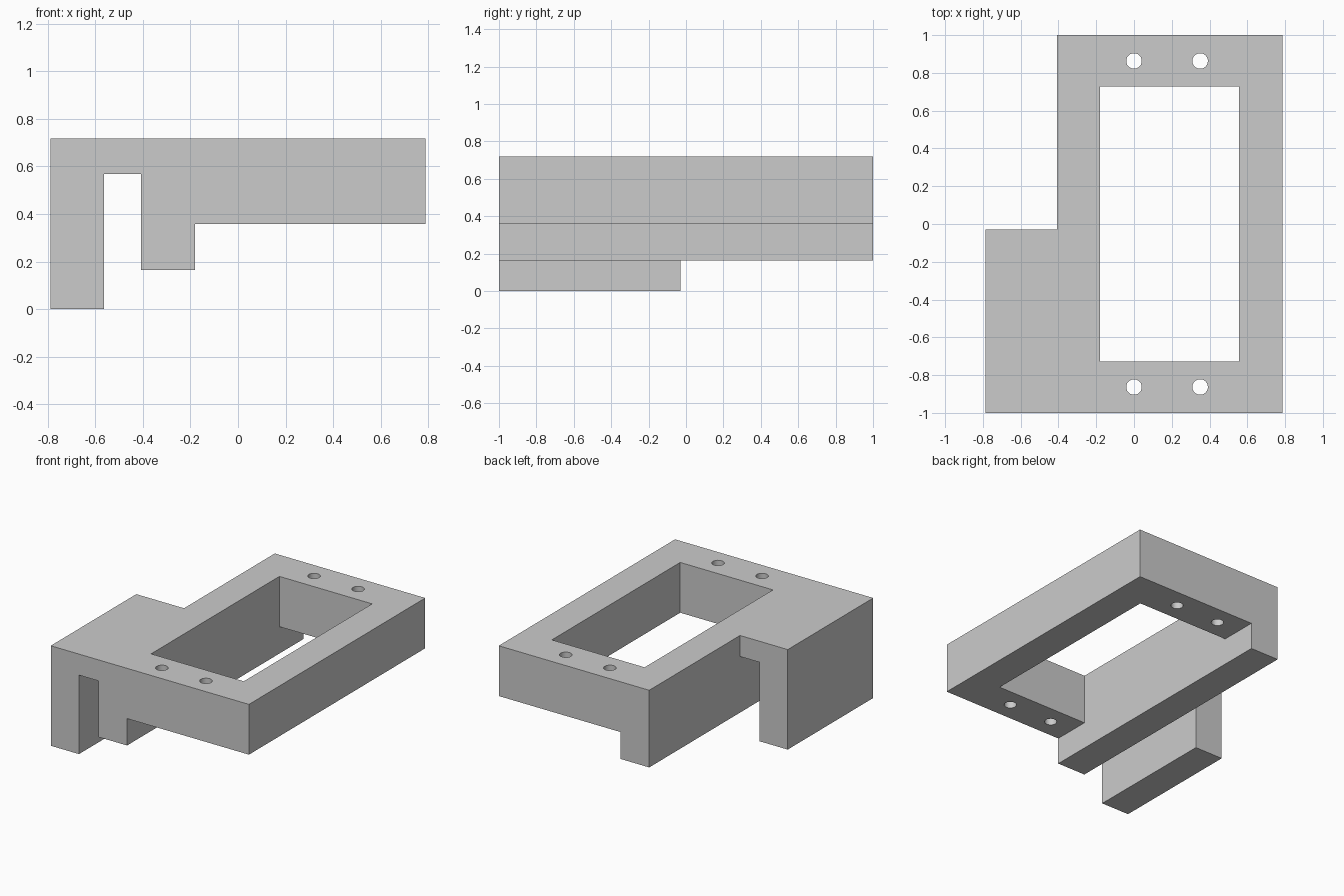
import bpy, bmesh
from mathutils import Matrix

if "Cube" in bpy.data.objects:
    bpy.data.objects.remove(bpy.data.objects["Cube"])

X, TOP = 0.787, 0.718             # half width, top height
WALL_X, WIN_X = -0.408, -0.181    # rail outer and inner sides
FRAME_Z, RAIL_Z, SLOT_Z = 0.357, 0.164, 0.567


def make_object(name, bm):
    bmesh.ops.recalc_face_normals(bm, faces=bm.faces)
    mesh = bpy.data.meshes.new(name)
    bm.to_mesh(mesh)
    bm.free()
    obj = bpy.data.objects.new(name, mesh)
    bpy.context.collection.objects.link(obj)
    return obj


def extrude_xz(name, profile, y0, y1):
    bm = bmesh.new()
    face = bm.faces.new([bm.verts.new((x, y0, z)) for x, z in profile])
    geom = bmesh.ops.extrude_face_region(bm, geom=[face])["geom"]
    moved = [v for v in geom if isinstance(v, bmesh.types.BMVert)]
    bmesh.ops.translate(bm, verts=moved, vec=(0, y1 - y0, 0))
    return make_object(name, bm)


def combine(target, tool, operation):
    tool.hide_render = True
    mod = target.modifiers.new(operation.lower(), 'BOOLEAN')
    mod.operation, mod.solver, mod.object = operation, 'EXACT', tool
    bpy.context.view_layer.objects.active = target
    bpy.ops.object.modifier_apply(modifier=mod.name)
    bpy.data.objects.remove(tool)


# Servo-style frame with a rail running along its left underside
bracket = extrude_xz("mounting_bracket", [
    (WALL_X, RAIL_Z), (WIN_X, RAIL_Z), (WIN_X, FRAME_Z),
    (X, FRAME_Z), (X, TOP), (WALL_X, TOP)], -1, 1)

# Hook over the front half of the left side
hook = extrude_xz("hook", [
    (-X, 0), (-0.563, 0), (-0.563, SLOT_Z), (WALL_X, SLOT_Z),
    (WALL_X + 0.1, SLOT_Z), (WALL_X + 0.1, TOP), (-X, TOP)], -1, -0.03)
combine(bracket, hook, 'UNION')

# Rectangular window
window = extrude_xz("window_cutter", [
    (WIN_X, 0.25), (0.556, 0.25), (0.556, 0.9), (WIN_X, 0.9)], -0.728, 0.728)
combine(bracket, window, 'DIFFERENCE')

# Four screw holes
bm = bmesh.new()
for x in (0, 0.35):
    for y in (-0.863, 0.863):
        bmesh.ops.create_cone(bm, cap_ends=True, segments=40, radius1=0.041,
                              radius2=0.041, depth=1,
                              matrix=Matrix.Translation((x, y, 0.55)))
combine(bracket, make_object("hole_cutter", bm), 'DIFFERENCE')

# Smooth hole walls, crisp edges elsewhere
bracket.select_set(True)
bpy.context.view_layer.objects.active = bracket
bpy.ops.object.shade_smooth_by_angle()
